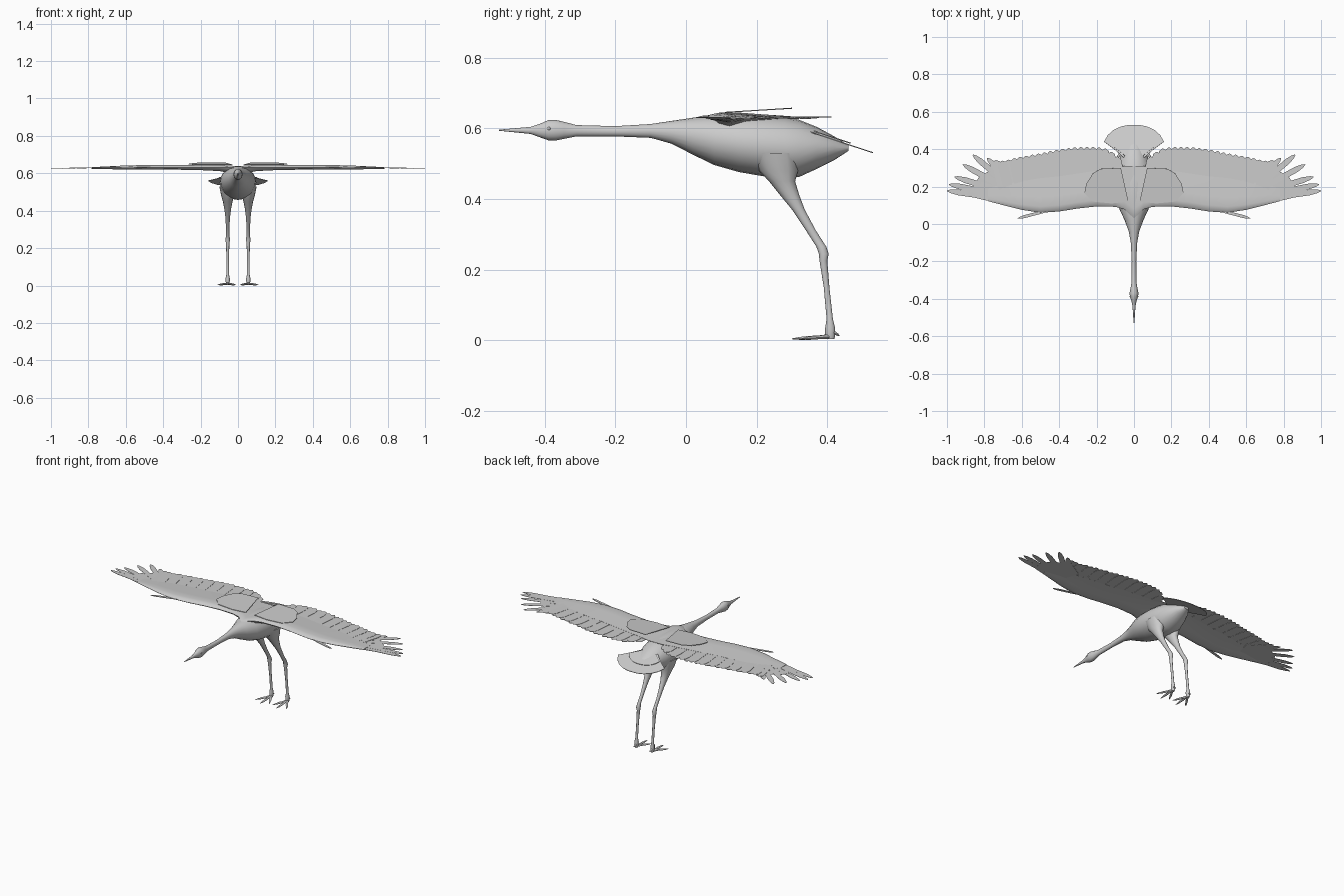
import bpy, bmesh, math
from mathutils import Vector as V

if "Cube" in bpy.data.objects:
    bpy.data.objects.remove(bpy.data.objects["Cube"])

grey = bpy.data.materials.new("plumage grey")
grey.diffuse_color = (0.6, 0.6, 0.6, 1)
grey.use_nodes = True
grey.node_tree.nodes["Principled BSDF"].inputs["Base Color"].default_value = grey.diffuse_color


def finish(name, bm, mirror=False, smooth=True, thick=0):
    bmesh.ops.recalc_face_normals(bm, faces=bm.faces)
    me = bpy.data.meshes.new(name)
    bm.to_mesh(me)
    bm.free()
    me.materials.append(grey)
    ob = bpy.data.objects.new(name, me)
    bpy.context.collection.objects.link(ob)
    if thick:
        m = ob.modifiers.new("thickness", 'SOLIDIFY')
        m.thickness, m.offset = thick, 0
    if mirror:
        ob.modifiers.new("mirror", 'MIRROR').use_clip = False
    if smooth:
        bpy.context.view_layer.objects.active = ob
        ob.select_set(True)
        bpy.ops.object.shade_smooth_by_angle(angle=math.radians(50))
        ob.select_set(False)
    return ob


def loft(bm, rings, n=12):
    """Skin elliptical rings given as (centre, half axis u, half axis v)."""
    loops = []
    for c, u, v in rings:
        loops.append([bm.verts.new(V(c) + V(u) * math.cos(2 * math.pi * i / n)
                                   + V(v) * math.sin(2 * math.pi * i / n)) for i in range(n)])
    for a, b in zip(loops, loops[1:]):
        for i in range(n):
            bm.faces.new((a[i], a[(i + 1) % n], b[(i + 1) % n], b[i]))
    bm.faces.new(loops[0])
    bm.faces.new(loops[-1])


def interp(table, x):
    for (x0, y0), (x1, y1) in zip(table, table[1:]):
        if x <= x1:
            return y0 + (y1 - y0) * (x - x0) / (x1 - x0)
    return table[-1][1]


# Beak, head, neck and body as one skin: y, top, bottom, half width
profile = [(-.53, .596, .593, .002), (-.44, .604, .584, .008), (-.415, .612, .575, .013),
           (-.39, .623, .566, .021), (-.37, .624, .565, .024), (-.345, .618, .570, .019),
           (-.31, .609, .577, .013), (-.2, .606, .577, .012), (-.1, .612, .573, .017),
           (-.04, .621, .556, .028), (.02, .630, .525, .05), (.08, .637, .496, .078),
           (.15, .640, .476, .093), (.22, .638, .464, .098), (.28, .632, .458, .094),
           (.32, .624, .462, .087), (.37, .604, .485, .070), (.42, .577, .510, .047),
           (.46, .552, .536, .015)]
bm = bmesh.new()
loft(bm, [((0, y, (t + b) / 2), (w, 0, 0), (0, 0, (t - b) / 2)) for y, t, b, w in profile], 20)
finish("body_neck_head", bm)

# Eyes
bm = bmesh.new()
bmesh.ops.create_uvsphere(bm, u_segments=10, v_segments=8, radius=.005)
bmesh.ops.translate(bm, verts=bm.verts, vec=(.019, -.388, .599))
finish("eyes", bm, mirror=True)

# Legs: z, y, half width, half depth
leg = [(.53, .25, .045, .07), (.48, .262, .035, .055), (.45, .272, .026, .037),
       (.41, .294, .018, .027), (.37, .318, .013, .018), (.31, .354, .009, .014),
       (.265, .383, .009, .014), (.245, .39, .013, .014), (.225, .389, .009, .011),
       (.15, .398, .007, .008), (.06, .407, .007, .009), (.035, .408, .012, .014),
       (.012, .408, .010, .014), (.003, .408, .008, .012)]
bm = bmesh.new()
loft(bm, [((.055, y, z), (w, 0, 0), (0, d, 0)) for z, y, w, d in leg], 12)
finish("legs", bm, mirror=True)

# Toes: three forward, one short raised hind toe
bm = bmesh.new()
for tip in ((.012, .325, .004), (.056, .30, .004), (.108, .325, .004), (.055, .435, .013)):
    a, b = V((.055, .405, .010 if tip[1] < .4 else .03)), V(tip)
    side = (b - a).cross(V((0, 0, 1))).normalized()
    loft(bm, [(a.lerp(b, t), side * r, (0, 0, r * .8))
              for t, r in ((0, .009), (.35, .006), (.5, .007), (.8, .005), (1, .0015))], 8)
finish("toes", bm, mirror=True)

# Tail fan, sloping down to the rear
half = [(.05, .35), (.10, .395), (.16, .44), (.14, .475), (.11, .502), (.07, .521), (.03, .529)]
fan = half + [(-x, y) for x, y in reversed(half)]
for k, name in enumerate(("tail_fan", "tail_coverts")):
    bm = bmesh.new()
    s = 1 - .35 * k
    pts = [(x * s, .35 + (y - .35) * s) for x, y in fan]
    bm.faces.new([bm.verts.new((x, y, .590 + .006 * k - (y - .35) * .33)) for x, y in pts])
    finish(name, bm, smooth=False, thick=.003)

# Wing arm: x, leading edge, rear edge, top, bottom
arm = [(.0, .03, .31, .638, .600), (.05, .078, .31, .642, .603), (.10, .092, .30, .645, .612),
       (.20, .094, .285, .646, .617), (.30, .083, .27, .645, .619), (.40, .067, .255, .645, .620),
       (.50, .060, .245, .644, .620), (.60, .076, .23, .642, .621), (.70, .101, .215, .637, .622),
       (.78, .122, .19, .633, .624)]
section = [(0, 0), (.05, .6), (.18, 1), (.45, .75), (1, .2), (1, 0), (.4, -.4), (.18, -1), (.05, -.6)]
bm = bmesh.new()
loops = []
for x, yl, yt, t, b in arm:
    loops.append([bm.verts.new((x, yl + (yt - yl) * u,
                                .631 + (v * (t - .631) if v > 0 else v * (.631 - b))))
                  for u, v in section])
for a, b in zip(loops, loops[1:]):
    for i in range(len(section)):
        j = (i + 1) % len(section)
        bm.faces.new((a[i], a[j], b[j], b[i]))
bm.faces.new(loops[-1])
finish("wing_arms", bm, mirror=True)


def feather(bm, root, tip, w, z0, z1, blunt=.6):
    """Flat feather blade with a rounded tip."""
    a, b = V((*root, z0)), V((*tip, z1))
    side = V((b.y - a.y, a.x - b.x, 0)).normalized() * w / 2
    edge = [(0, .7), (.3, 1), (.8, 1), (.94, blunt), (1, .12)]
    pts = [a.lerp(b, t) + side * r for t, r in edge]
    pts += [a.lerp(b, t) - side * r for t, r in reversed(edge)]
    bm.faces.new([bm.verts.new(p) for p in pts])


# Secondary feathers along the rear of the wing
trail = [(.09, .36), (.14, .40), (.2, .412), (.3, .412), (.4, .40), (.5, .378),
         (.62, .357), (.7, .337), (.78, .345)]
bm = bmesh.new()
for i in range(21):
    x = .09 + i * .0325
    feather(bm, (x * .94, .17), (x, interp(trail, x)), .052, .633, .630 + .002 * (i % 2), .75)
finish("secondary_feathers", bm, mirror=True, smooth=False, thick=.0015)

# Long fingered primaries at the wing tip
bm = bmesh.new()
tips = [(1.0, .178), (.99, .212), (.96, .252), (.915, .318), (.862, .37), (.785, .352)]
for i, tip in enumerate(tips):
    feather(bm, (.70 - .01 * i, .135 + .016 * i), tip, .031, .631 + .001 * (i % 2), .627)
finish("primary_feathers", bm, mirror=True, smooth=False, thick=.0015)

# Web of primary coverts filling the hand
bm = bmesh.new()
hand = [(.66, .10), (.80, .128), (.90, .153), (.86, .20), (.83, .25), (.78, .28), (.70, .30), (.62, .25)]
bm.faces.new([bm.verts.new((x, y, .629)) for x, y in hand])
finish("hand_webs", bm, mirror=True, smooth=False, thick=.0015)

# Shoulder coverts rising to the rear over the wing root
bm = bmesh.new()
cover = [(.03, .12), (.12, .11), (.22, .12), (.265, .165), (.255, .215), (.22, .27), (.18, .295), (.07, .30)]
bm.faces.new([bm.verts.new((x, y, .645 + (y - .11) * .062)) for x, y in cover])
finish("shoulder_coverts", bm, mirror=True, smooth=False, thick=.003)

# Small thumb feather ahead of each wing
bm = bmesh.new()
feather(bm, (.45, .075), (.622, .03), .016, .632, .630)
finish("thumb_feathers", bm, mirror=True, smooth=False, thick=.003)
